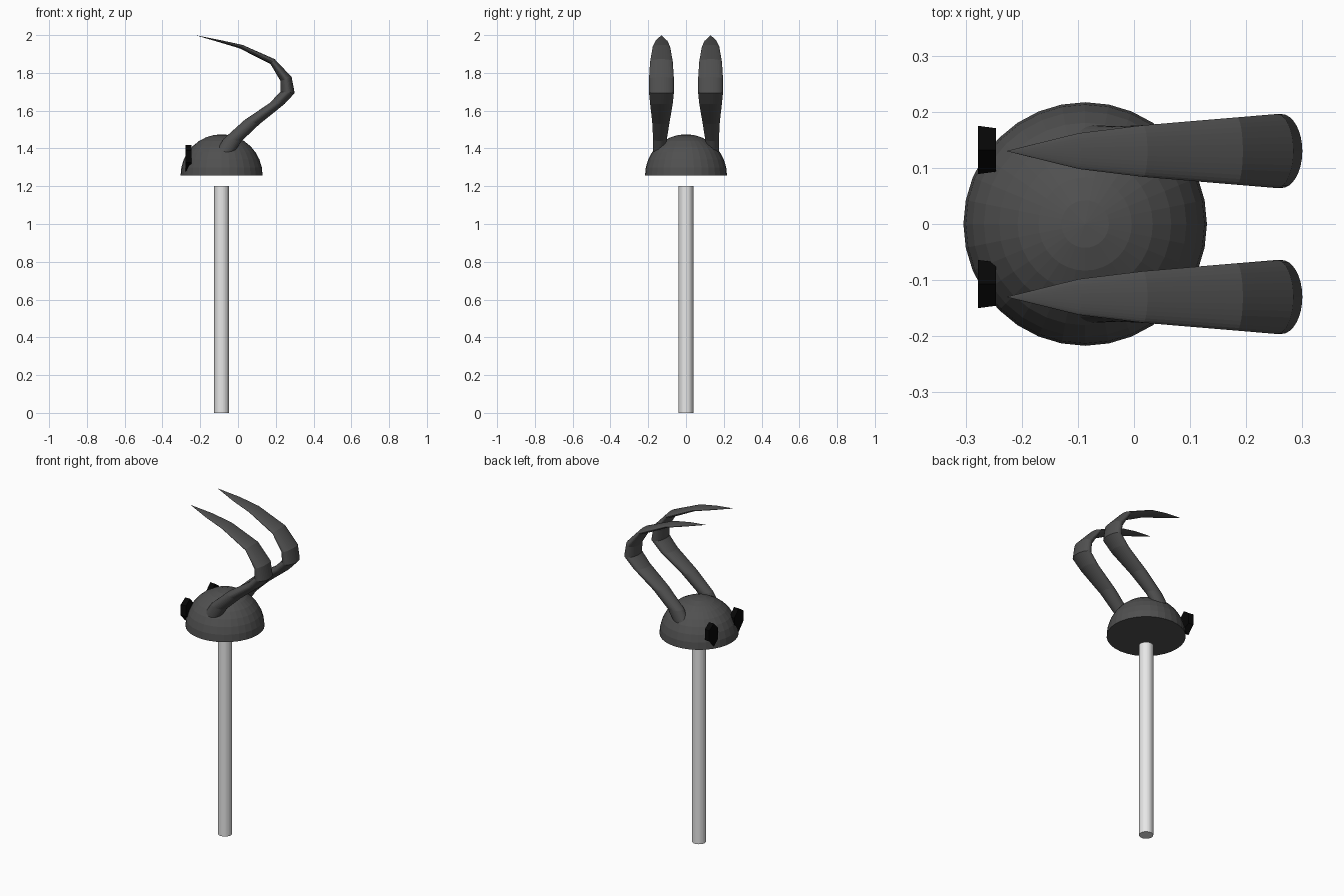
import bpy, bmesh, math

if "Cube" in bpy.data.objects:
    bpy.data.objects.remove(bpy.data.objects["Cube"])


def material(name, value):
    m = bpy.data.materials.new(name)
    m.diffuse_color = (value, value, value, 1)
    m.use_nodes = True
    m.node_tree.nodes["Principled BSDF"].inputs["Base Color"].default_value = m.diffuse_color
    return m


dark_grey = material("dark grey", 0.08)
light_grey = material("light grey", 0.8)
black = material("black", 0.002)
CX = -0.087  # axis of pole and dome


def add_object(name, bm, mat):
    bmesh.ops.recalc_face_normals(bm, faces=bm.faces)
    mesh = bpy.data.meshes.new(name)
    bm.to_mesh(mesh)
    bm.free()
    mesh.materials.append(mat)
    ob = bpy.data.objects.new(name, mesh)
    bpy.context.collection.objects.link(ob)
    return ob


# Pole
bpy.ops.mesh.primitive_cylinder_add(vertices=32, radius=0.039, depth=1.2,
                                    location=(CX, 0, 0.6))
pole = bpy.context.object
pole.name = "pole"
pole.data.materials.append(light_grey)

# Dome: upper half of a sphere with a closed flat underside
bm = bmesh.new()
bmesh.ops.create_uvsphere(bm, u_segments=32, v_segments=16, radius=0.217)
bmesh.ops.delete(bm, geom=[v for v in bm.verts if v.co.z < -0.001], context='VERTS')
bmesh.ops.holes_fill(bm, edges=[e for e in bm.edges if e.is_boundary], sides=0)
bmesh.ops.translate(bm, verts=bm.verts, vec=(CX, 0, 1.258))
add_object("dome", bm, dark_grey)

# Horns: oval rings between an inner and an outer point, closing to a tip
# (inner x, inner z, outer x, outer z, centre y, half width)
RINGS = [
    (-0.107, 1.400, -0.030, 1.365, 0.142, 0.034),
    (-0.077, 1.450, 0.020, 1.440, 0.138, 0.036),
    (0.034, 1.550, 0.114, 1.529, 0.133, 0.046),
    (0.167, 1.640, 0.246, 1.635, 0.130, 0.060),
    (0.225, 1.700, 0.300, 1.693, 0.130, 0.066),
    (0.225, 1.757, 0.284, 1.778, 0.130, 0.066),
    (0.172, 1.847, 0.194, 1.873, 0.130, 0.060),
    (0.008, 1.930, 0.024, 1.948, 0.130, 0.046),
    (-0.101, 1.963, -0.095, 1.974, 0.130, 0.032),
]
SIDES = 32


def horn(name, side):
    bm = bmesh.new()
    loops = []
    for xi, zi, xo, zo, y, half in RINGS:
        loop = []
        for k in range(SIDES):
            a = 2 * math.pi * k / SIDES
            t = 0.5 + 0.5 * math.cos(a)
            loop.append(bm.verts.new((xi + (xo - xi) * t,
                                      side * (y + half * math.sin(a)),
                                      zi + (zo - zi) * t)))
        loops.append(loop)
    tip = bm.verts.new((-0.228, side * 0.13, 2.0))
    bm.faces.new(loops[0])
    for k in range(SIDES):
        n = (k + 1) % SIDES
        for lo, hi in zip(loops, loops[1:]):
            bm.faces.new((lo[k], lo[n], hi[n], hi[k]))
        bm.faces.new((loops[-1][k], loops[-1][n], tip))
    add_object(name, bm, dark_grey)


horn("left_horn", 1)
horn("right_horn", -1)

# Eyes: tall six-sided plates, shorter on the side towards the dome
OUTLINE = [(0, 1.418), (0.043, 1.39), (0.043, 1.325),
           (0, 1.278), (-0.043, 1.31), (-0.043, 1.375)]


def eye(name, cy, side):
    bm = bmesh.new()
    front = [bm.verts.new((-0.278, cy + side * y, z)) for y, z in OUTLINE]
    back = [bm.verts.new((-0.246, cy + side * y * 0.9, max(z, 1.305)))
            for y, z in OUTLINE]
    bm.faces.new(front)
    bm.faces.new(back)
    for k in range(6):
        n = (k + 1) % 6
        bm.faces.new((front[k], front[n], back[n], back[k]))
    add_object(name, bm, black)


eye("left_eye", 0.132, 1)
eye("right_eye", -0.107, -1)
